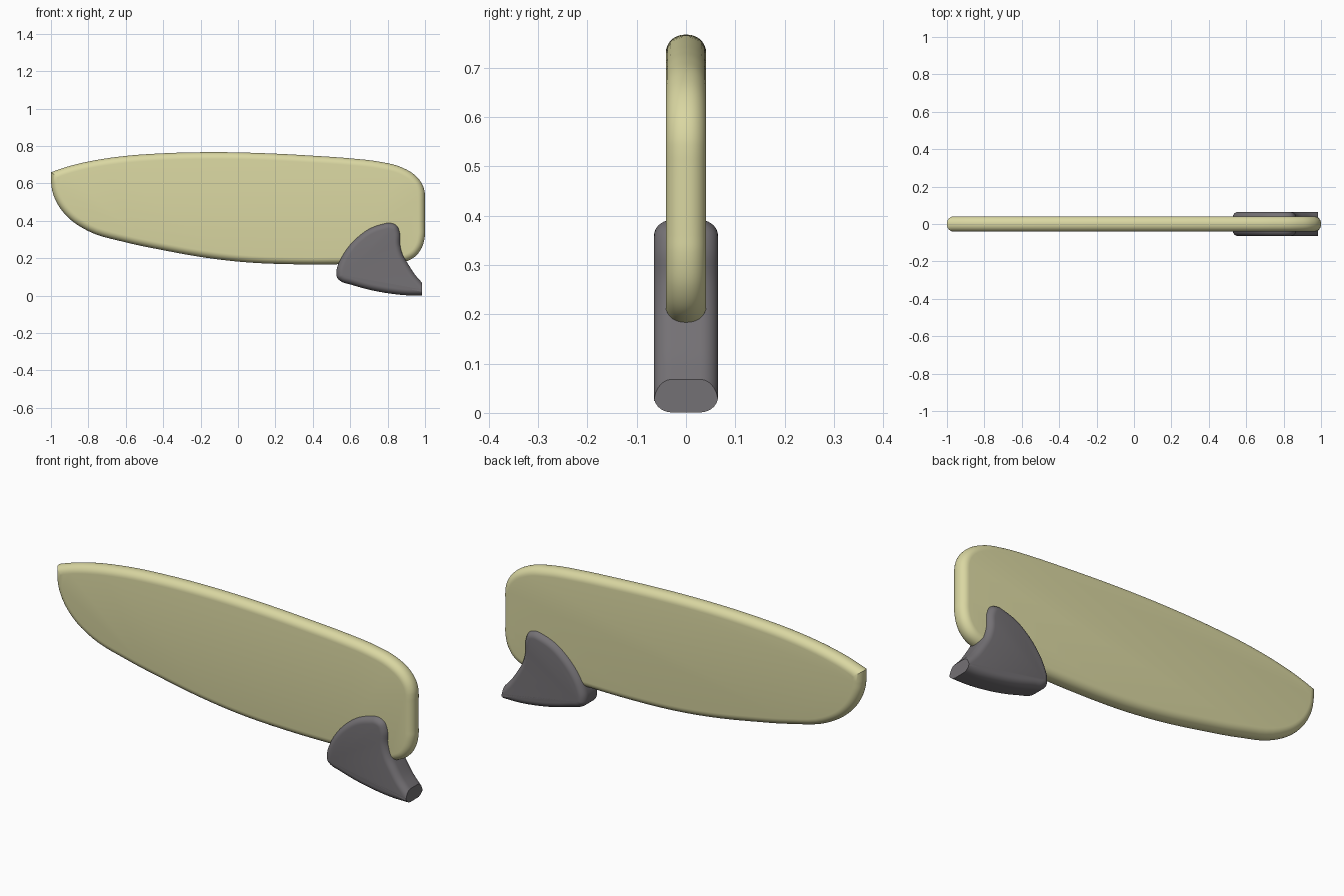
import bpy, bmesh, math
from mathutils import Vector

if "Cube" in bpy.data.objects:
    bpy.data.objects.remove(bpy.data.objects["Cube"])


def material(name, color):
    m = bpy.data.materials.new(name)
    m.diffuse_color = (*color, 1)
    m.use_nodes = True
    m.node_tree.nodes["Principled BSDF"].inputs["Base Color"].default_value = m.diffuse_color
    return m


def smooth_path(pts, steps):
    """Smooth open path through the points (last segment back to start stays straight)."""
    p = [Vector(q) for q in pts]
    tangents = []
    for i in range(len(p)):
        if i == 0:
            t = p[1] - p[0]
        elif i == len(p) - 1:
            t = p[-1] - p[-2]
        else:
            a, b = p[i] - p[i - 1], p[i + 1] - p[i]
            t = a * (b.length / a.length) + b * (a.length / b.length)
        tangents.append(t.normalized())
    out = []
    for i in range(len(p) - 1):
        d = (p[i + 1] - p[i]).length / 3
        c = [p[i], p[i] + tangents[i] * d, p[i + 1] - tangents[i + 1] * d, p[i + 1]]
        for k in range(steps):
            t = k / steps
            out.append(c[0] * (1 - t) ** 3 + c[1] * 3 * t * (1 - t) ** 2
                       + c[2] * 3 * t * t * (1 - t) + c[3] * t ** 3)
    return out + [p[-1]]


def inset_vectors(path, cut_end):
    """Inward miter vector per point; a cut end edge gets no inset."""
    n = len(path)
    area = sum(path[i].cross(path[(i + 1) % n]) for i in range(n))
    s = 1 if area > 0 else -1
    normals = []
    for i in range(n):
        e = (path[(i + 1) % n] - path[i]).normalized()
        normals.append(Vector((-e.y, e.x)) * s)
    vecs = []
    for i in range(n):
        a, b = normals[i - 1], normals[i]
        wa = 0 if cut_end and i == 0 else 1
        wb = 0 if cut_end and i == n - 1 else 1
        if wa == wb:
            vecs.append((a + b) / (1 + a.dot(b)))
        else:
            det = a.cross(b)
            vecs.append(Vector((wa * b.y - wb * a.y, a.x * wb - b.x * wa)) / det)
    return vecs


def rounded_slab(name, pts, half, inset, depth, mat, cut_end=False, steps=5, arc=7):
    """Outline in x/z given thickness in y with rounded rims."""
    path = smooth_path(pts, steps)
    vecs = inset_vectors(path, cut_end)
    profile = []
    for k in range(arc + 1):
        a = math.pi / 2 * (1 - k / arc)
        profile.append((inset * (1 - math.cos(a)), half - depth + depth * math.sin(a)))
    profile += [(d, -y) for d, y in reversed(profile)]
    bm = bmesh.new()
    rings = [[bm.verts.new((p.x + v.x * d, y, p.y + v.y * d)) for p, v in zip(path, vecs)]
             for d, y in profile]
    n = len(path)
    for r0, r1 in zip(rings, rings[1:]):
        for i in range(n):
            j = (i + 1) % n
            bm.faces.new((r0[i], r0[j], r1[j], r1[i]))
    bm.faces.new(rings[0])
    bm.faces.new(rings[-1][::-1])
    bmesh.ops.recalc_face_normals(bm, faces=bm.faces)
    me = bpy.data.meshes.new(name)
    bm.to_mesh(me)
    bm.free()
    me.materials.append(mat)
    ob = bpy.data.objects.new(name, me)
    bpy.context.collection.objects.link(ob)
    bpy.ops.object.select_all(action='DESELECT')
    ob.select_set(True)
    bpy.context.view_layer.objects.active = ob
    bpy.ops.object.shade_smooth_by_angle(angle=math.radians(32))
    return ob


cream = material("pale_yellow", (0.70, 0.68, 0.36))
grey = material("dark_grey", (0.175, 0.165, 0.177))

# Long blade, starting and ending at the sharp nose corner
blade = [(-1, .66), (-.9, .693), (-.8, .717), (-.6, .747), (-.4, .761), (-.1, .767), (.2, .759),
         (.4, .748), (.6, .734), (.75, .717), (.87, .688), (.945, .645), (.985, .595),
         (.998, .555), (1, .53), (1, .50), (1, .36), (1, .33), (.997, .305), (.982, .255),
         (.948, .21), (.89, .18), (.8, .171), (.55, .168), (.35, .167), (0, .182), (-.2, .207),
         (-.4, .243), (-.6, .285), (-.8, .345), (-.9, .41), (-.965, .49), (-.993, .56), (-1, .61)]
rounded_slab("blade", blade, .041, .037, .038, cream)

# Fin-shaped clamp over the lower corner, cut flat at its right end
clamp = [(.985, .001), (.9, .002), (.8, .013), (.7, .032), (.6, .06), (.552, .0755), (.531, .094),
         (.526, .12), (.545, .19), (.58, .25), (.64, .315), (.7, .358), (.77, .384), (.81, .391),
         (.848, .377), (.867, .335), (.869, .27), (.884, .215), (.915, .16), (.948, .11),
         (.985, .068)]
rounded_slab("fin_clamp", clamp, .065, .032, .036, grey, cut_end=True)
